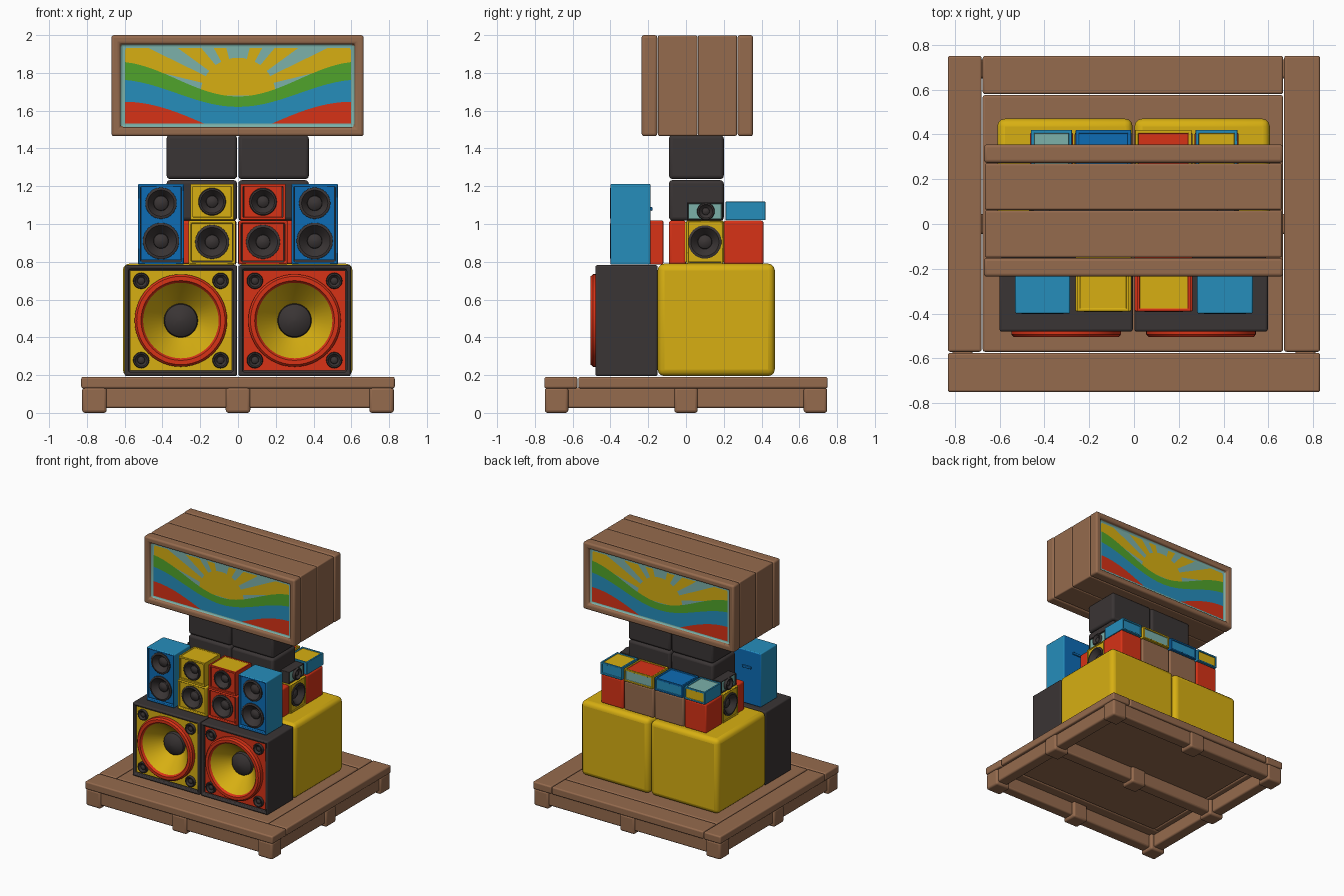
import bpy, bmesh, math
from mathutils import Vector

if "Cube" in bpy.data.objects:
    bpy.data.objects.remove(bpy.data.objects["Cube"])

COLS = {"brown": (0.30, 0.145, 0.075), "yellow": (0.68, 0.43, 0.006), "red": (0.68, 0.032, 0.008),
        "black": (0.042, 0.035, 0.035), "light_blue": (0.019, 0.27, 0.50), "deep_blue": (0.004, 0.15, 0.46),
        "green": (0.08, 0.37, 0.024), "pale_teal": (0.20, 0.44, 0.40)}
MATS = {}
for n, c in COLS.items():
    MATS[n] = bpy.data.materials.new(n)
    MATS[n].diffuse_color = (*c, 1)
IDX = {n: i for i, n in enumerate(COLS)}

FRONT, BACK, RIGHT, LEFT, TOP = (Vector(v) for v in
    ((0, -1, 0), (0, 1, 0), (1, 0, 0), (-1, 0, 0), (0, 0, 1)))


def finish(name, bm, bevel=0):
    me = bpy.data.meshes.new(name)
    bm.to_mesh(me)
    bm.free()
    for m in MATS.values():
        me.materials.append(m)
    ob = bpy.data.objects.new(name, me)
    bpy.context.collection.objects.link(ob)
    if bevel:
        b = ob.modifiers.new("bevel", 'BEVEL')
        b.width, b.segments, b.limit_method = bevel, 3, 'ANGLE'
    bpy.ops.object.select_all(action='DESELECT')
    bpy.context.view_layer.objects.active = ob
    ob.select_set(True)
    bpy.ops.object.shade_smooth_by_angle(angle=math.radians(40))
    return ob


def box(name, x, y, z, mat, bevel=0.012, recess=(), sides=()):
    """Rounded box; recess = (direction, rim, depth, colour), sides = (direction, colour)."""
    bm = bmesh.new()
    bmesh.ops.create_cube(bm, size=1)
    for v in bm.verts:
        v.co = [(r[0] + r[1]) / 2 + c * (r[1] - r[0]) for c, r in zip(v.co, (x, y, z))]
    bm.normal_update()
    for f in bm.faces:
        f.material_index = IDX[mat]
    pick = lambda d: max(bm.faces, key=lambda f: f.normal.dot(d))
    for d, col in sides:
        pick(d).material_index = IDX[col]
    for f, (d, rim, depth, col) in [(pick(r[0]), r) for r in recess]:
        bmesh.ops.inset_region(bm, faces=[f], thickness=rim)
        nf = bmesh.ops.extrude_discrete_faces(bm, faces=[f])["faces"][0]
        bmesh.ops.translate(bm, verts=nf.verts[:], vec=-d * depth)
        nf.material_index = IDX[col]
    return finish(name, bm, bevel)


def driver(name, c, d, R, w, p, depth, cap, panel=None, ring="black", cone="black", pcol="black", n=32):
    """Loudspeaker cone turned from a profile, with an optional panel around its hole."""
    prof = [(R, 0, pcol), (R, p * .7, ring), (R - w * .25, p, ring), (R - w * .75, p, ring),
            (R - w, p * .6, ring), (cap, -depth, cone), (cap * .95, -depth + cap * .25, "black"),
            (cap * .6, -depth + cap * .5, "black"), (cap * .05, -depth + cap * .6, "black")]
    q, c = d.to_track_quat('Z', 'Y'), Vector(c)
    bm = bmesh.new()
    ang = [2 * math.pi * i / n for i in range(n)]
    place = lambda a, b, h: bm.verts.new(c + q @ Vector((a, b, h)))
    rows, cols = [], []
    if panel:
        row = []
        for t in ang:
            m = max(abs(math.cos(t)), abs(math.sin(t)))
            row.append(place(panel[0] * math.cos(t) / m, panel[1] * math.sin(t) / m, 0))
        rows.append(row)
        cols.append(None)
    for r, h, col in prof:
        rows.append([place(r * math.cos(t), r * math.sin(t), h) for t in ang])
        cols.append(col)
    for k in range(len(rows) - 1):
        for i in range(n):
            j = (i + 1) % n
            f = bm.faces.new((rows[k][i], rows[k][j], rows[k + 1][j], rows[k + 1][i]))
            f.material_index = IDX[cols[k + 1]]
    bm.faces.new(rows[-1]).material_index = IDX["black"]
    return finish(name, bm)


# Pallet deck
for i, (x, y) in enumerate([((-.83, .83), (-.75, -.575)), ((-.83, -.68), (-.57, .75)), ((.67, .83), (-.57, .75)),
                            ((-.675, .665), (.58, .75)), ((-.675, .665), (-.57, .575))]):
    box(f"pallet_board_{i}", x, y, (.13, .19), "brown", .01)
# Pallet beams and feet
for s in (-1, 1):
    box("pallet_long_beam", (-.8, .8), sorted((s * .65, s * .735)), (.025, .135), "brown")
    box("pallet_side_beam", sorted((s * .72, s * .81)), (-.73, .73), (.025, .135), "brown")
box("pallet_middle_beam", (-.8, .8), (-.045, .045), (.025, .135), "brown")
for x in (-.76, 0, .76):
    for y in (-.685, 0, .685):
        box("pallet_foot", (x - .065, x + .065), (y - .062, y + .062), (0, .135), "brown", .015)

# Large bass cabinets and the crates behind them
for x0, x1, col in ((-.6, -.005, "yellow"), (.002, .597, "red")):
    cx = (x0 + x1) / 2
    box("bass_cabinet", (x0, x1), (-.48, -.15), (.195, .782), "black", .014, [(FRONT, .03, .15, "black")])
    driver("bass_driver", (cx, -.462, .489), FRONT, .245, .045, .043, .1, .09, (.27, .264), "red", "yellow", col, 48)
    for dx in (-.21, .21):
        for dz in (-.21, .21):
            driver("corner_tweeter", (cx + dx, -.462, .489 + dz), FRONT, .043, .014, .018, -.003, .02, n=20)
box("rear_crate_left", (-.61, -.006), (-.15, .47), (.195, .79), "yellow", .035)
box("rear_crate_right", (.002, .606), (-.15, .47), (.195, .79), "yellow", .035)

# Tall blue speakers
for x0, x1 in ((-.53, -.285), (.282, .53)):
    cx = (x0 + x1) / 2
    box("tall_speaker", (x0, x1), (-.4, -.188), (.785, 1.212), "deep_blue", .009, [(FRONT, .02, .07, "black")],
        [(LEFT, "light_blue"), (RIGHT, "light_blue"), (TOP, "light_blue")])
    for z, r in ((.91, .096), (1.11, .083)):
        driver("tall_speaker_driver", (cx, -.39, z), FRONT, r, .018, .012, .035, .04, (.106, .1), pcol="deep_blue")
    box("tall_speaker_handle", (cx - .04, cx + .04), (-.19, -.178), (1.07, 1.09), "deep_blue", .004)

# Stacked small speakers in the middle
for x0, x1, col in ((-.262, -.012, "yellow"), (.003, .262, "red")):
    cx = (x0 + x1) / 2
    box("small_speaker_lower", (x0, x1), (-.39, -.12), (.785, 1.018), col, .009, [(FRONT, .02, .07, "black")])
    driver("small_driver_lower", (cx, -.38, .905), FRONT, .09, .018, .012, .035, .038, (.108, .1), pcol=col)
    box("small_speaker_upper", (x0 + .01, x1 - .01), (-.39, -.19), (1.022, 1.212), col, .009,
        [(FRONT, .02, .07, "black"), (TOP, .018, .004, "yellow")])
    driver("small_driver_upper", (cx, -.38, 1.118), FRONT, .073, .016, .012, .03, .032, (.1, .08), pcol=col)

# Side-facing speakers with horns on top
for s, d in ((-1, LEFT), (1, RIGHT)):
    box("side_speaker_body", sorted((s * .01, s * .455)), (-.09, .0), (.785, 1.018), "red")
    box("side_speaker", sorted((s * .01, s * .465)), (.002, .198), (.785, 1.018), "yellow", .008,
        [(d, .015, .06, "black")])
    driver("side_driver", (s * .458, .1, .905), d, .088, .018, .01, .035, .038, (.106, .106), pcol="yellow")
    box("side_horn_box", sorted((s * .3, s * .45)), (.005, .195), (1.02, 1.115), "black", .008,
        [(d, .01, .01, "pale_teal")])
    driver("side_horn", (s * .442, .105, 1.067), d, .047, .014, .02, -.003, .02, n=24)

# Back row of boxes with low cases on top
ROW = (((-.465, -.272), "red", "light_blue", "pale_teal", "yellow"),
       ((-.265, -.008), "brown", "deep_blue", "deep_blue", "light_blue"),
       ((.0, .262), "brown", "yellow", "red", "pale_teal"),
       ((.27, .467), "red", "light_blue", "yellow", "light_blue"))
for x, low, case, lid, back in ROW:
    box("back_box", x, (.2, .41), (.785, 1.018), low)
    box("low_case", (x[0] + .005, x[1] - .005), (.21, .42), (1.02, 1.118), case, .008,
        [(TOP, .02, .006, lid), (BACK, .018, .008, back)])

# Black column under the sign
for x in ((-.378, -.005), (.002, .375)):
    box("column_box_lower", x, (-.09, .2), (1.018, 1.232), "black", .018)
    box("column_box_upper", x, (-.09, .2), (1.238, 1.47), "black", .018)

# Wooden sign case made of four slices
box("sign_front_frame", (-.67, .665), (-.235, -.152), (1.465, 2), "brown", .014, [(FRONT, .066, .03, "pale_teal")])
box("sign_slice_front", (-.665, .66), (-.149, .06), (1.467, 1.998), "brown", .008)
box("sign_slice_back", (-.665, .66), (.063, .27), (1.467, 1.998), "brown", .008)
box("sign_back_frame", (-.67, .665), (.273, .355), (1.465, 2), "brown", .014, [(BACK, .066, .03, "pale_teal")])

# Painted sunrise, layered from thin sheets
W, Z0, Z1, SUN = .598, 1.532, 1.933, 1.70
wave = lambda u: math.sin(math.pi * u / 1.3) ** 2
hump = lambda u: Z0 + .115 * math.sin(math.pi / 2 * max(0, abs(u) - .18) / .42)


def picture(name, y, s):
    bm = bmesh.new()

    def poly(pts, layer, col):
        f = bm.faces.new([bm.verts.new((s * u, y - s * .0015 * layer, v)) for u, v in pts])
        f.material_index = IDX[col]

    def strip(u0, u1, lo, hi, layer, col, n=28):
        us = [u0 + (u1 - u0) * i / n for i in range(n + 1)]
        for a, b in zip(us, us[1:]):
            poly([(a, lo(a)), (b, lo(b)), (b, hi(b)), (a, hi(a))], layer, col)

    # sun rays cut to the frame
    for mid, half in ((90 - 22, 7), (90 - 47, 7), (90 - 70, 6), (90 + 22, 7), (90 + 47, 7), (90 + 70, 6)):
        pts = []
        for k in range(9):
            t = math.radians(mid - half + half * k / 4)
            c, v = math.cos(t), math.sin(t)
            m = min(W / max(abs(c), 1e-4), (Z1 - SUN) / max(v, 1e-4))
            pts.append((m * c, SUN + m * v))
        poly([(0, SUN)] + pts, 1, "yellow")
    poly([(.2 * math.cos(i * math.pi / 20), SUN - .02 + .2 * math.sin(i * math.pi / 20)) for i in range(40)
          if i <= 20], 2, "yellow")
    low = lambda u: 1.62 + .145 * wave(u)
    strip(-W, W, low, lambda u: 1.675 + .185 * wave(u), 3, "green")
    strip(-W, W, lambda u: Z0, low, 3, "light_blue")
    for a, b in ((-W, -.18), (.18, W)):
        strip(a, b, lambda u: Z0, hump, 4, "red", 14)
    finish(name, bm)


picture("front_painting", -.206, 1)
picture("back_painting", .326, -1)

for m in bpy.data.materials:
    if m.users and not m.is_grease_pencil:
        m.use_nodes = True
        m.node_tree.nodes["Principled BSDF"].inputs["Base Color"].default_value = m.diffuse_color
